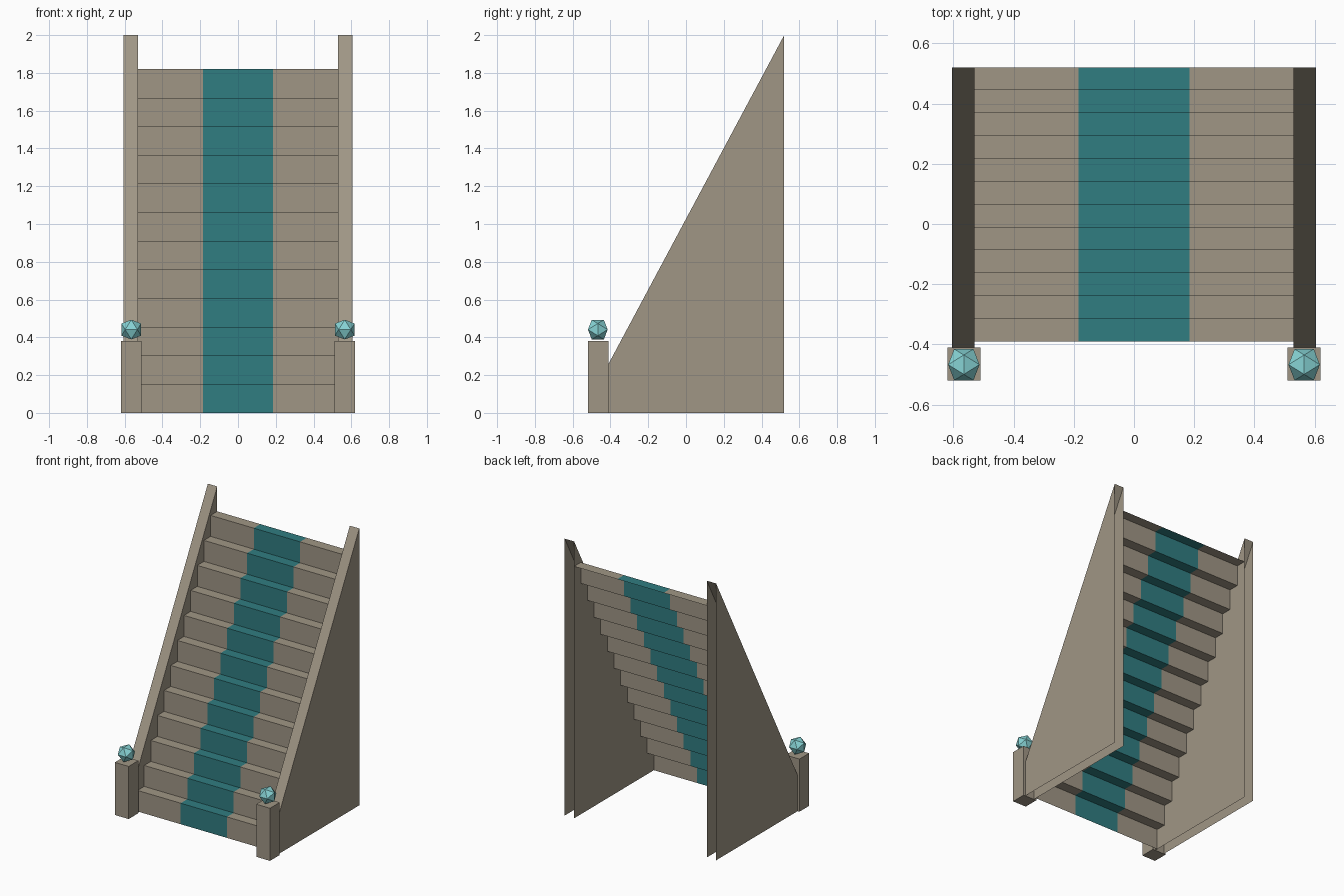
import bpy
import bmesh

cube = bpy.data.objects.get("Cube")
if cube:
    bpy.data.objects.remove(cube, do_unlink=True)


def material(name, rgb):
    mat = bpy.data.materials.new(name)
    mat.use_nodes = True
    mat.diffuse_color = (*rgb, 1)
    mat.node_tree.nodes["Principled BSDF"].inputs["Base Color"].default_value = (*rgb, 1)
    return mat


STONE = material("warm stone", (0.35, 0.305, 0.235))
CARPET = material("teal carpet", (0.03, 0.205, 0.22))
CRYSTAL = material("pale cyan crystal", (0.24, 0.65, 0.66))


def finish(name, bm, *mats):
    mesh = bpy.data.meshes.new(name)
    bm.to_mesh(mesh)
    bm.free()
    for mat in mats:
        mesh.materials.append(mat)
    obj = bpy.data.objects.new(name, mesh)
    bpy.context.collection.objects.link(obj)
    return obj


STEPS = 12
FRONT, BACK, TOP = -0.39, 0.52, 1.82
HALF_WIDTH, HALF_CARPET = 0.53, 0.185


# Folded sheet of risers and treads, with a carpet runner down the middle
def build_stairs():
    run, rise = (BACK - FRONT) / STEPS, TOP / STEPS
    profile = [(FRONT, 0)]
    for i in range(STEPS):
        profile.append((FRONT + i * run, (i + 1) * rise))
        profile.append((FRONT + (i + 1) * run, (i + 1) * rise))
    bm = bmesh.new()
    columns = (-HALF_WIDTH, -HALF_CARPET, HALF_CARPET, HALF_WIDTH)
    rows = [[bm.verts.new((x, y, z)) for x in columns] for y, z in profile]
    for low, high in zip(rows, rows[1:]):
        for c in range(3):
            face = bm.faces.new((low[c], low[c + 1], high[c + 1], high[c]))
            face.material_index = int(c == 1)
    finish("stairs", bm, STONE, CARPET)


# Hollow sloping side wall, open at the back and underneath
def build_wall(name, side):
    outline = [(BACK, 0), (-0.41, 0), (-0.41, 0.26), (BACK, 2.0)]
    bm = bmesh.new()
    inner, outer = [[bm.verts.new((side * x, y, z)) for y, z in outline]
                    for x in (HALF_WIDTH, 0.605)]
    bm.faces.new(inner)
    bm.faces.new(outer[::-1])
    for i in (1, 2):
        bm.faces.new((inner[i + 1], inner[i], outer[i], outer[i + 1]))
    if side > 0:
        bmesh.ops.reverse_faces(bm, faces=bm.faces[:])
    # Keep every face pointing away from the wall's middle
    centre_x = side * (HALF_WIDTH + 0.605) / 2
    for face in bm.faces:
        face.normal_update()
        away = face.calc_center_median().x - centre_x
        facing = face.normal.x * away if abs(face.normal.x) > 0.5 else -face.normal.y
        if facing < 0:
            face.normal_flip()
    finish(name, bm, STONE)


# Square newel post
def build_post(name, x):
    bm = bmesh.new()
    bmesh.ops.create_cube(bm, size=1)
    bmesh.ops.scale(bm, vec=(0.11, 0.11, 0.38), verts=bm.verts)
    bmesh.ops.translate(bm, vec=(x, -0.465, 0.19), verts=bm.verts)
    finish(name, bm, STONE)


# Twenty-sided crystal floating just above a post
def build_crystal(name, x):
    long, short = 0.052, 0.0321
    bm = bmesh.new()
    for a in (-long, long):
        for b in (-short, short):
            for corner in ((0, b, a), (b, a, 0), (a, 0, b)):
                bm.verts.new(corner)
    bmesh.ops.convex_hull(bm, input=bm.verts)
    bmesh.ops.recalc_face_normals(bm, faces=bm.faces)
    bmesh.ops.translate(bm, vec=(x, -0.467, 0.441), verts=bm.verts)
    finish(name, bm, CRYSTAL)


build_stairs()
for label, side in (("left", 1), ("right", -1)):
    build_wall(label + "_side_wall", side)
    build_post(label + "_post", side * 0.565)
    build_crystal(label + "_crystal", side * 0.565)
